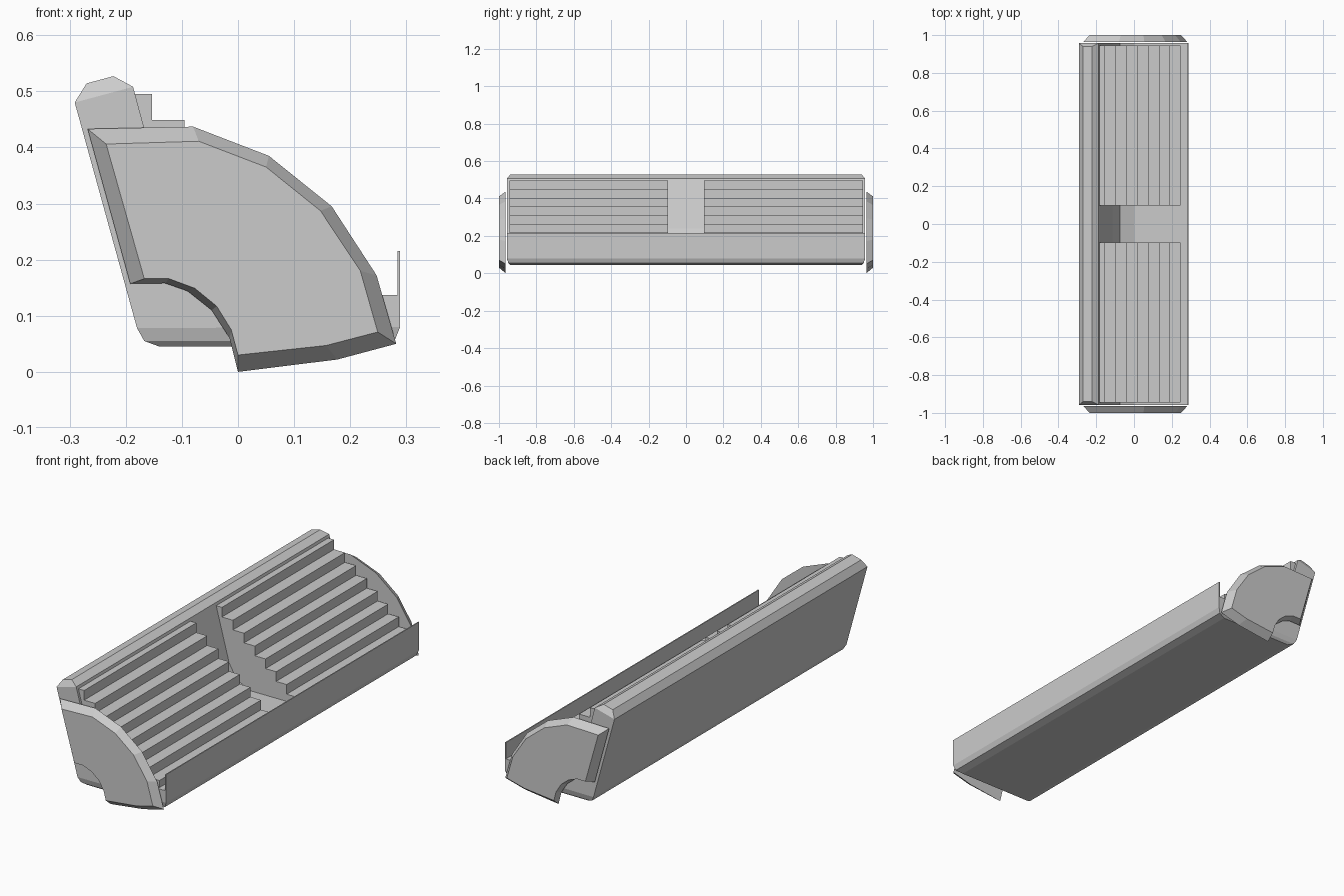
import bpy, bmesh

if "Cube" in bpy.data.objects:
    bpy.data.objects.remove(bpy.data.objects["Cube"])


def make(name, verts, faces):
    mesh = bpy.data.meshes.new(name)
    mesh.from_pydata(verts, [], faces)
    bm = bmesh.new()
    bm.from_mesh(mesh)
    bmesh.ops.recalc_face_normals(bm, faces=bm.faces)
    bm.to_mesh(mesh)
    bm.free()
    obj = bpy.data.objects.new(name, mesh)
    bpy.context.collection.objects.link(obj)
    return obj


def loft(name, prof_a, ya, prof_b, yb):
    """Solid between two matching XZ outlines at y = ya and y = yb."""
    n = len(prof_a)
    verts = [(x, ya, z) for x, z in prof_a] + [(x, yb, z) for x, z in prof_b]
    faces = [list(range(n)), list(range(n, 2 * n))]
    faces += [[i, (i + 1) % n, n + (i + 1) % n, n + i] for i in range(n)]
    return make(name, verts, faces)


# Open tray shell: outline (x, z), half length in y; ends chamfered top and bottom
END = 0.957
shell = [(-.291, .48, END), (-.18, .078, END), (-.167, .055, .95), (-.14, .045, .94),
         (.245, .045, .94), (.279, .055, .95), (.289, .08, END),
         (.289, .215, END), (.284, .215, END), (.284, .137, END),
         (.0, .136, END), (-.075, .17, END), (-.115, .24, END),
         (-.187, .508, END), (-.222, .527, .94), (-.27, .514, .94)]
n = len(shell)
verts = [(x, s * h, z) for s in (-1, 1) for x, z, h in shell]
faces = [[i, (i + 1) % n, n + (i + 1) % n, n + i] for i in range(n)]
for o in (0, n):
    faces.append([o + i for i in (0, 1, 6, 7, 8, 9, 10, 11, 12, 13)])
    faces.append([o + i for i in (0, 13, 14, 15)])
    faces.append([o + i for i in (1, 2, 5, 6)])
    faces.append([o + i for i in (2, 3, 4, 5)])
make("tray_shell", verts, faces)

# Stepped blocks either side of the centre aisle
edges = [-.153, -.095, -.036, .021, .078, .134, .19, .246]
steps = [(-.184, .495)]
z = .495
for x in edges:
    steps += [(x, z), (x, z - .0463)]
    z -= .0463
steps[-1] = (edges[-1], .137)
steps += [(0, .136), (-.075, .17), (-.115, .24)]
for s, side in ((-1, "left"), (1, "right")):
    loft("steps_" + side, steps, s * .097, steps, s * .945)

# Bevelled end panels
rim = [(-.268, .433), (-.08, .437), (.055, .385), (.167, .295), (.247, .172),
       (.282, .05), (.177, .022), (0, 0), (-.015, .06), (-.047, .11),
       (-.09, .144), (-.13, .158), (-.192, .157)]
face = [(-.235, .406), (-.07, .411), (.05, .365), (.147, .287), (.218, .18),
        (.249, .071), (.157, .047), (0, .03), (-.012, .075), (-.038, .117),
        (-.077, .149), (-.123, .166), (-.167, .166)]
for s, side in ((-1, "left"), (1, "right")):
    loft("end_panel_" + side, rim, s * .964, face, s * 1.0)
